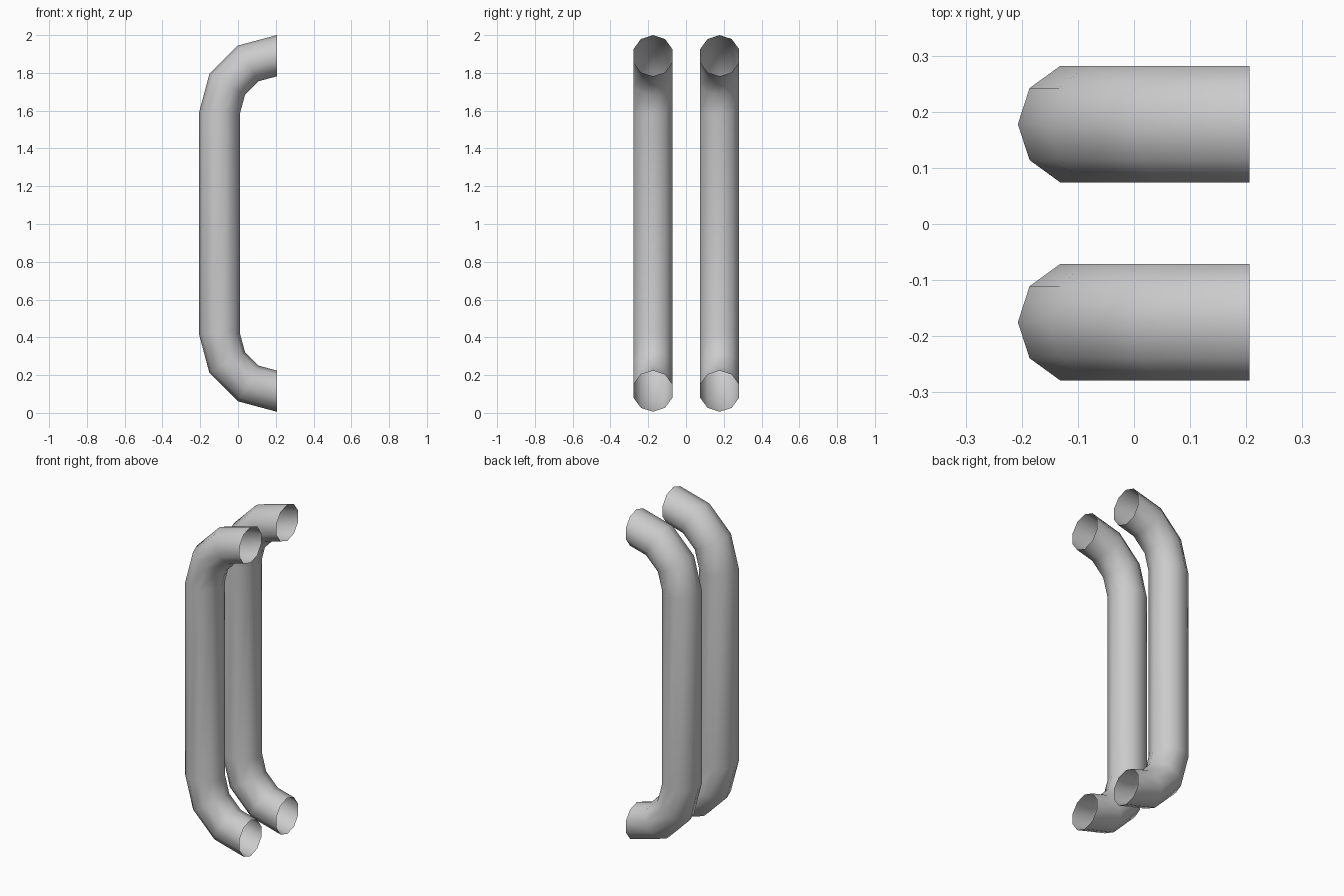
import bpy, bmesh
from math import sin, cos, pi, radians

if "Cube" in bpy.data.objects:
    bpy.data.objects.remove(bpy.data.objects["Cube"])

SIDES = 10
R = 0.109          # tube radius
BEND = 0.304       # bend radius of the centre line
END_X = 0.206      # open ends of the tube
TOP_Z, BOTTOM_Z = 1.587, 0.419   # bend centres


def make_handle(name, y):
    # Rings as (bend centre height, bend angle): bottom bend, straight, top bend
    stations = [(BOTTOM_Z, -a) for a in (90, 60, 30, 0)] + [(TOP_Z, a) for a in (0, 30, 60, 90)]
    bm = bmesh.new()
    rings = []
    for cz, deg in stations:
        a = radians(deg)
        ring = []
        for i in range(SIDES):
            t = 2 * pi * i / SIDES
            d = BEND + R * cos(t)
            ring.append(bm.verts.new((END_X - d * cos(a), y + R * sin(t), cz + d * sin(a))))
        rings.append(ring)
    # Tube walls, ends left open
    for lo, hi in zip(rings, rings[1:]):
        for i in range(SIDES):
            j = (i + 1) % SIDES
            f = bm.faces.new((lo[j], lo[i], hi[i], hi[j]))
            f.smooth = True
    bm.normal_update()
    # Make walls face outward
    f = max(bm.faces, key=lambda f: -f.calc_center_median().x)
    if f.normal.x > 0:
        bmesh.ops.reverse_faces(bm, faces=bm.faces[:])
    mesh = bpy.data.meshes.new(name)
    bm.to_mesh(mesh)
    bm.free()
    obj = bpy.data.objects.new(name, mesh)
    bpy.context.collection.objects.link(obj)


# Pair of handles
make_handle("handle_front", -0.175)
make_handle("handle_back", 0.178)
